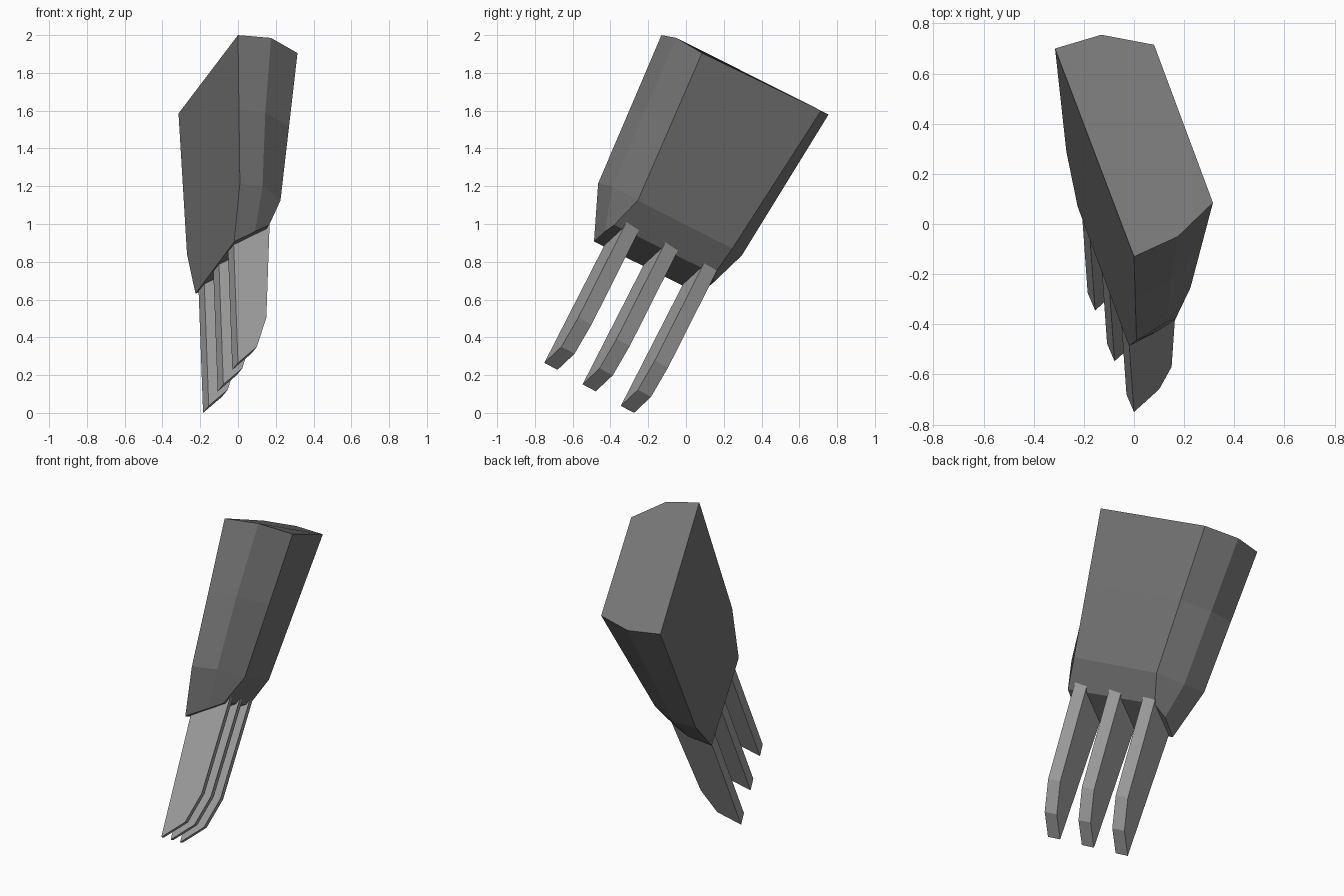
import bpy
import bmesh
from mathutils import Vector

default_cube = bpy.data.objects.get("Cube")
if default_cube is not None:
    bpy.data.objects.remove(default_cube, do_unlink=True)


def make_material(name, color):
    material = bpy.data.materials.new(name)
    material.use_nodes = True
    material.diffuse_color = color
    for node in material.node_tree.nodes:
        if node.type == "BSDF_PRINCIPLED":
            node.inputs["Base Color"].default_value = color
    return material


def loft(name, rings, material):
    """Skin a stack of matching outlines and close both ends."""
    bm = bmesh.new()
    loops = [[bm.verts.new(point) for point in ring] for ring in rings]
    for upper, lower in zip(loops, loops[1:]):
        for i in range(len(upper)):
            j = (i + 1) % len(upper)
            bm.faces.new((upper[i], upper[j], lower[j], lower[i]))
    bm.faces.new(loops[0])
    bm.faces.new(loops[-1][::-1])
    bmesh.ops.recalc_face_normals(bm, faces=bm.faces)
    mesh = bpy.data.meshes.new(name)
    bm.to_mesh(mesh)
    bm.free()
    mesh.materials.append(material)
    part = bpy.data.objects.new(name, mesh)
    bpy.context.collection.objects.link(part)
    return part


dark_gray = make_material("dark gray", (0.18, 0.18, 0.18, 1))
light_gray = make_material("light gray", (0.36, 0.36, 0.36, 1))

# Hand block: tilted six-sided outlines at the wrist, knuckles and underside
wrist = [Vector(p) for p in (
    (0, -.13, 2), (.175, -.05, 1.985), (.315, .085, 1.905),
    (.08, .715, 1.6), (-.13, .755, 1.58), (-.315, .7, 1.585))]
knuckles = [Vector(p) for p in (
    (.01, -.465, 1.215), (.13, -.39, 1.2), (.225, -.255, 1.125),
    (.04, .245, .87), (-.12, .295, .833), (-.27, .29, .84))]
underside = [Vector(p) for p in (
    (-.02, -.487, .907), (.09, -.43, .96), (.165, -.38, .995),
    (-.025, .15, .735), (-.11, .14, .685), (-.225, .07, .631))]

# Slight crease halfway down the front bevel
middle = [(a + b) / 2 for a, b in zip(wrist, knuckles)]
middle[1].x -= .008
loft("hand_block", [wrist, middle, knuckles, underside], dark_gray)

# Claws: one plate outline, thickened and repeated along the underside
claw_outline = [Vector(p) for p in (
    (.168, -.31, 1.02), (.15, -.57, .505), (.1, -.66, .35),
    (0, -.75, .265), (-.025, -.4, .95))]
thickness = Vector((-.03, .07, -.037))
spacing = Vector((-.0775, .2025, -.114))
for i, name in enumerate(("front_claw", "middle_claw", "back_claw")):
    near_side = [point + spacing * i for point in claw_outline]
    far_side = [point + thickness for point in near_side]
    loft(name, [near_side, far_side], light_gray)
